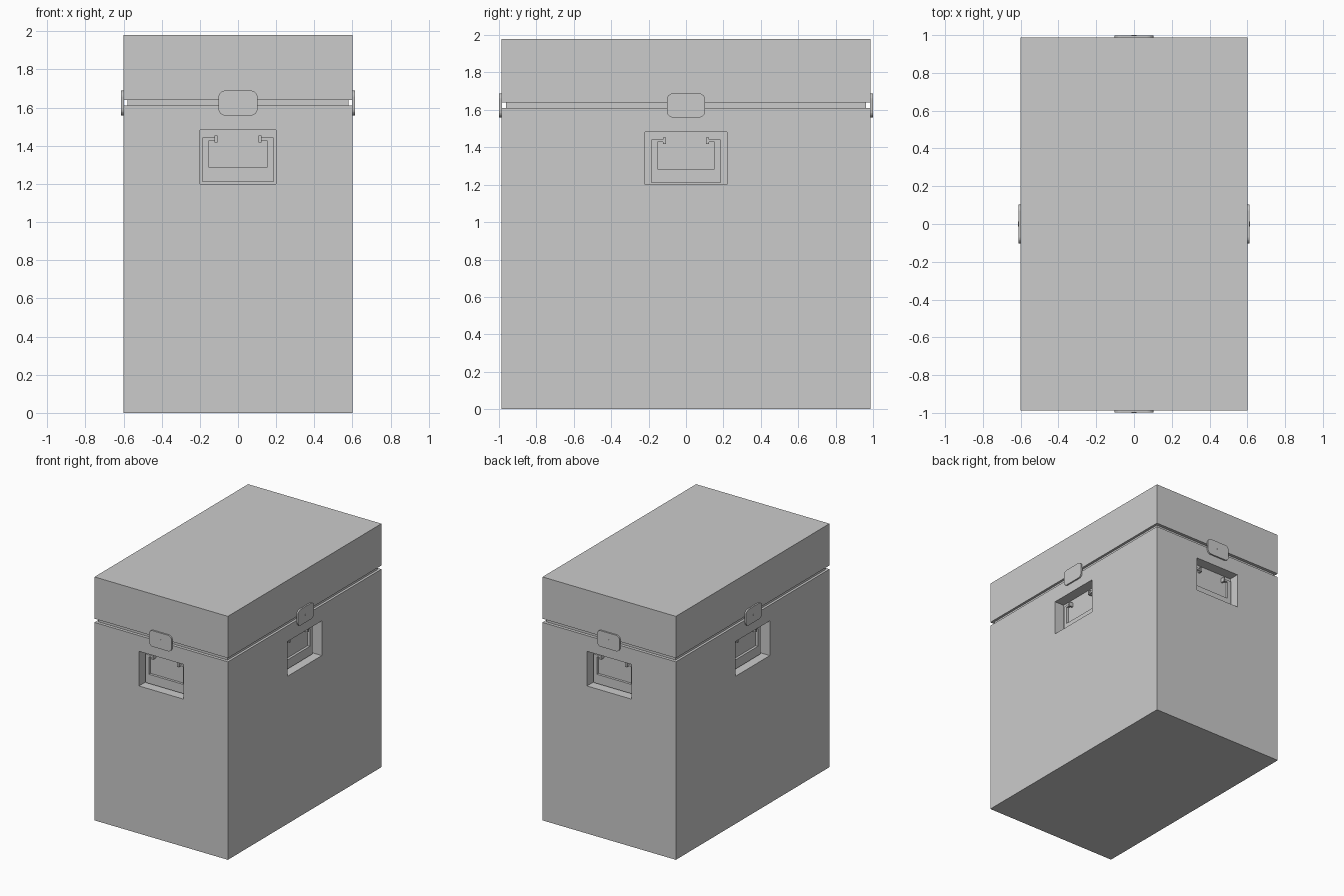
import bpy, bmesh, math
from mathutils import Matrix

if "Cube" in bpy.data.objects:
    bpy.data.objects.remove(bpy.data.objects["Cube"])

HX, HY, TOP = 0.6, 0.987, 1.98


def finish(name, bm, matrix=None):
    bmesh.ops.recalc_face_normals(bm, faces=bm.faces)
    me = bpy.data.meshes.new(name)
    bm.to_mesh(me)
    bm.free()
    ob = bpy.data.objects.new(name, me)
    bpy.context.collection.objects.link(ob)
    if matrix:
        ob.matrix_world = matrix
    return ob


def box(name, lo, hi, matrix=None):
    bm = bmesh.new()
    bmesh.ops.create_cube(bm, size=1)
    for v in bm.verts:
        for i in range(3):
            v.co[i] = lo[i] if v.co[i] < 0 else hi[i]
    return finish(name, bm, matrix)


def plate(name, points, y0, y1, matrix):
    """Extrude an x,z outline from y0 to y1."""
    bm = bmesh.new()
    face = bm.faces.new([bm.verts.new((x, y0, z)) for x, z in points])
    out = bmesh.ops.extrude_face_region(bm, geom=[face])
    for g in out["geom"]:
        if isinstance(g, bmesh.types.BMVert):
            g.co.y = y1
    return finish(name, bm, matrix)


def arc(cx, cz, r, a0, a1, n):
    return [(cx + r * math.cos(math.radians(a0 + (a1 - a0) * i / n)),
             cz + r * math.sin(math.radians(a0 + (a1 - a0) * i / n))) for i in range(n + 1)]


# Case: lower body, recessed seam core, lid
body = box("body", (-HX, -HY, 0), (HX, HY, 1.61))
box("seam_core", (-0.58, -0.962, 1.58), (0.58, 0.962, 1.67))
box("lid", (-HX, -HY, 1.64), (HX, HY, TOP))

# Outlines shared by all four sides
latch = []
for sx, sz, a in ((1, 1, 0), (-1, 1, 90), (-1, -1, 180), (1, -1, 270)):
    latch += arc(sx * 0.068, 1.624 + sz * 0.031, 0.034, a, a + 90, 6)
button = arc(0, 1.624, 0.012, 0, 337.5, 15)
half = [(0.185, 1.21), (0.185, 1.443), (0.118, 1.443), (0.118, 1.428),
        (0.153, 1.428), (0.153, 1.285)]
handle = half + [(-x, z) for x, z in reversed(half)]

# Each side is built facing -y with its wall at y = 0, then turned into place
for side, deg, dist, w in (("front", 0, HY, 0.2), ("right", 90, HX, 0.22),
                           ("back", 180, HY, 0.2), ("left", 270, HX, 0.22)):
    m = Matrix.Rotation(math.radians(deg), 4, "Z") @ Matrix.Translation((0, -dist, 0))

    # Handle pocket
    cutter = box(side + "_pocket_cutter", (-w, -0.1, 1.2), (w, 0.085, 1.482), m)
    cutter.hide_render = True
    cutter.hide_viewport = False
    mod = body.modifiers.new(side + "_pocket", "BOOLEAN")
    mod.object = cutter
    mod.operation = "DIFFERENCE"
    mod.solver = "EXACT"
    bpy.context.view_layer.objects.active = body
    bpy.ops.object.modifier_apply(modifier=mod.name)
    bpy.data.objects.remove(cutter)

    # Drop handle and its two hinge brackets
    plate(side + "_handle", handle, 0.06, 0.08, m)
    for s, label in ((-1, "left"), (1, "right")):
        x0, x1 = sorted((s * 0.108, s * 0.122))
        box(f"{side}_{label}_hinge", (x0, 0.052, 1.418), (x1, 0.086, 1.453), m)

    # Latch plate with a small button
    plate(side + "_latch", latch, -0.012, 0.002, m)
    plate(side + "_latch_button", button, -0.013, 0.0, m)
